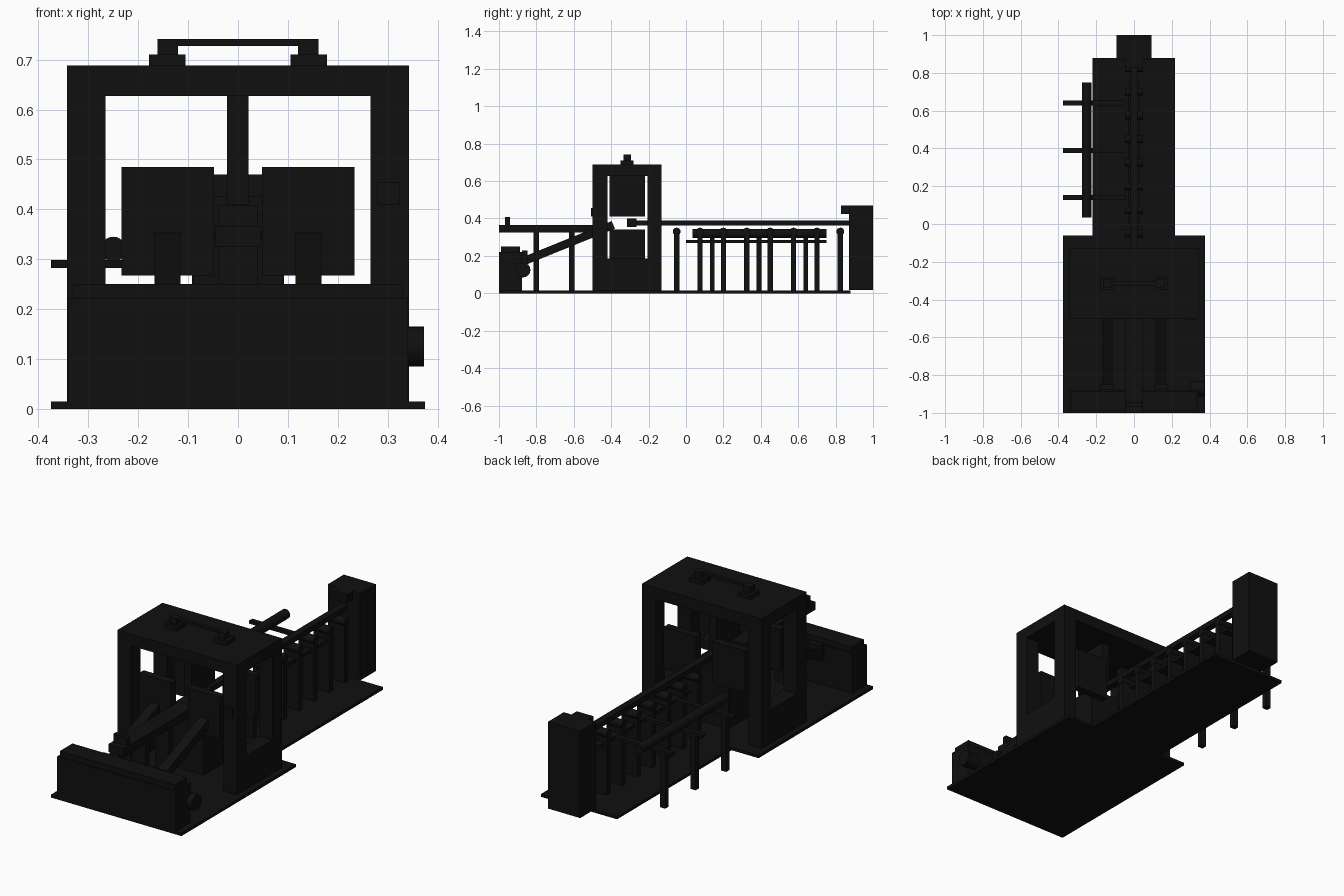
import bpy, math
from mathutils import Vector

cube = bpy.data.objects.get("Cube")
if cube:
    bpy.data.objects.remove(cube, do_unlink=True)

black = bpy.data.materials.new("matte_black")
black.use_nodes = True
COL = (0.005, 0.005, 0.005, 1)
black.diffuse_color = COL
black.node_tree.nodes["Principled BSDF"].inputs["Base Color"].default_value = COL


def box(name, x, y, z):
    """Box from (min, max) ranges on each axis."""
    lo, hi = Vector((x[0], y[0], z[0])), Vector((x[1], y[1], z[1]))
    bpy.ops.mesh.primitive_cube_add(size=1, location=(lo + hi) / 2)
    ob = bpy.context.object
    ob.name = name
    for v in ob.data.vertices:
        v.co = Vector(a * b for a, b in zip(v.co, hi - lo))
    ob.data.materials.append(black)
    return ob


def rod(name, start, end, r, sides=24):
    """Cylinder between two points."""
    a, b = Vector(start), Vector(end)
    bpy.ops.mesh.primitive_cylinder_add(radius=r, depth=(b - a).length,
                                        vertices=sides, location=(a + b) / 2)
    ob = bpy.context.object
    ob.name = name
    ob.rotation_euler = (b - a).to_track_quat('Z', 'Y').to_euler()
    ob.data.materials.append(black)
    bpy.ops.object.shade_smooth_by_angle(angle=math.radians(40))
    return ob


def sides(x0, x1):
    """Mirrored pair of x ranges."""
    return (("left", (x0, x1)), ("right", (-x1, -x0)))


# Floor plates
box("front_floor_plate", (-.375, .375), (-1, -.06), (0, .015))
box("rear_floor_plate", (-.22, .217), (-.06, .88), (0, .015))

# Portal frame: four columns, side sills and roof
for side, x in sides(.266, .343):
    box(side + "_front_column", x, (-.5, -.42), (0, .63))
    box(side + "_rear_column", x, (-.205, -.13), (0, .63))
    box(side + "_sill", x, (-.42, -.205), (0, .187))
box("frame_roof", (-.343, .343), (-.5, -.13), (.627, .688))

# Lifting handle on the roof
for side, x in sides(.105, .178):
    box(side + "_handle_pad", x, (-.35, -.28), (.688, .71))
for side, x in sides(.12, .161):
    box(side + "_handle_post", x, (-.335, -.295), (.71, .741))
box("handle_bar", (-.13, .13), (-.325, -.305), (.727, .741))

# Ram, lower block and guard panels inside the frame
box("upper_ram", (-.022, .021), (-.41, -.22), (.41, .628))
box("lower_block", (-.09, .09), (-.41, -.22), (.015, .34))
for side, x in sides(.048, .234):
    box(side + "_front_guard", x, (-.48, -.44), (.267, .485))
    box(side + "_rear_guard", x, (-.19, -.15), (.267, .485))
box("control_plate", (.28, .325), (-.508, -.5), (.41, .455))

# Front cabinet with lid and side motor
box("front_cabinet", (-.341, .341), (-1, -.878), (0, .222))
box("front_cabinet_lid", (-.33, .33), (-.99, -.888), (.222, .25))
rod("side_motor", (.3, -.872, .125), (.373, -.872, .125), .04)

# Infeed table
box("infeed_table", (-.045, .045), (-1, -.42), (.325, .366))
box("infeed_stop", (-.04, .04), (-.967, -.942), (.366, .408))
for i, y in enumerate((-.8, -.61)):
    box(f"infeed_leg_{i}", (-.04, .04), (y - .015, y + .015), (.015, .325))

# Sloping arms from the cabinet to the frame
for side, x in sides(.115, .167):
    arm = box(side + "_arm", x, (-.255, .255), (-.022, .022))
    arm.location = (sum(x) / 2, -.625, .27)
    arm.rotation_euler.x = math.atan2(.19, .47)
for side, x in sides(.108, .178):
    box(side + "_arm_bracket", x, (-.878, -.848), (.15, .23))

# Roller stands along the outfeed
for i in range(8):
    y = -.05 + i * .125
    box(f"roller_stand_{i}", (-.045, .045), (y - .014, y + .014), (.015, .33))
    rod(f"roller_{i}", (-.047, y, .33), (.047, y, .33), .021, 16)

# Outfeed rail with carriage, and tie strip between the stands
box("outfeed_rail", (-.018, .018), (-.29, .88), (.363, .39))
box("rail_carriage", (-.04, .04), (-.315, -.265), (.355, .4))
box("stand_tie_strip", (-.03, .03), (0, .75), (.268, .284))

# Side tube on cross bars and posts
rod("side_tube", (-.25, .035, .32), (-.25, .75, .32), .025)
for i, y in enumerate((.14, .39, .64)):
    box(f"cross_bar_{i}", (-.375, -.045), (y - .013, y + .013), (.282, .298))
    box(f"side_post_{i}", (-.338, -.308), (y - .013, y + .013), (0, .285))

# End cabinet
box("end_cabinet", (-.092, .092), (.872, 1), (.018, .47))
box("end_cabinet_head", (-.048, .048), (.828, .88), (.425, .47))
